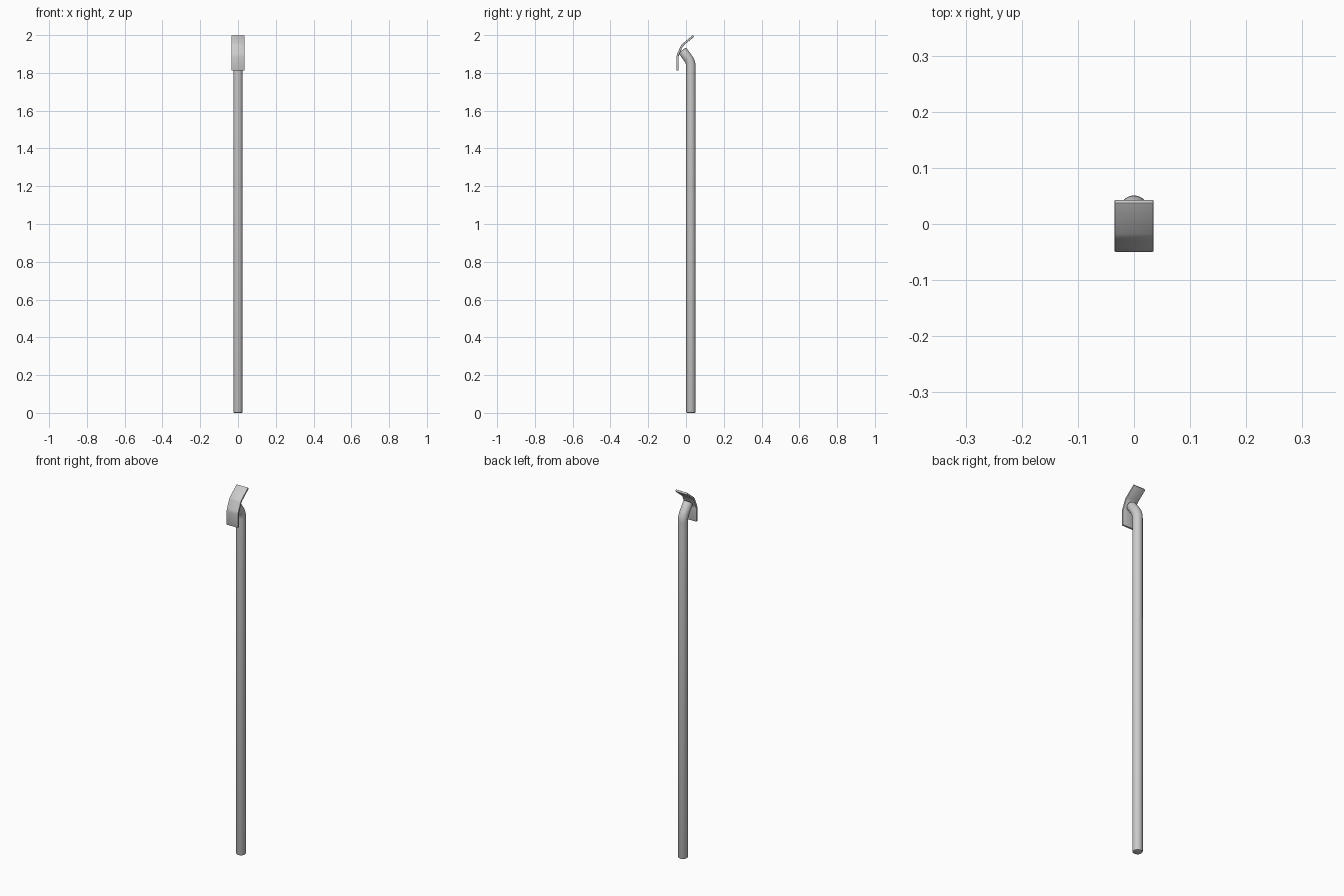
import bpy, math
from mathutils import Vector

if "Cube" in bpy.data.objects:
    bpy.data.objects.remove(bpy.data.objects["Cube"])


def fillet(pts, cut, steps):
    """Round the inner corners of a (y, z) polyline."""
    pts = [Vector(p) for p in pts]
    out = [pts[0]]
    for a, b, c in zip(pts, pts[1:], pts[2:]):
        p = b + (a - b).normalized() * cut
        q = b + (c - b).normalized() * cut
        for i in range(steps + 1):
            t = i / steps
            out.append(p * (1 - t) ** 2 + b * 2 * t * (1 - t) + q * t * t)
    return out + [pts[-1]]


def normals(path):
    """Unit normal to the left of the path at each point."""
    res = []
    for i in range(len(path)):
        d = (path[min(i + 1, len(path) - 1)] - path[max(i - 1, 0)]).normalized()
        res.append(Vector((-d.y, d.x)))
    return res


def make(name, verts, faces, bevel, angle):
    mesh = bpy.data.meshes.new(name)
    mesh.from_pydata(verts, [], faces)
    ob = bpy.data.objects.new(name, mesh)
    bpy.context.collection.objects.link(ob)
    bpy.ops.object.select_all(action='DESELECT')
    bpy.context.view_layer.objects.active = ob
    ob.select_set(True)
    mod = ob.modifiers.new("soft_edges", 'BEVEL')
    mod.width = bevel
    mod.segments = 2
    mod.limit_method = 'ANGLE'
    mod.angle_limit = math.radians(50)
    bpy.ops.object.modifier_apply(modifier=mod.name)
    bpy.ops.object.shade_smooth_by_angle(angle=math.radians(angle))
    return ob


# Round pole, bent forward near the top
SIDES, R = 20, 0.025
path = fillet([(0.026, 0), (0.026, 1.857), (-0.020, 1.920)], 0.025, 5)
verts, faces = [], []
for p, n in zip(path, normals(path)):
    for k in range(SIDES):
        a = math.tau * k / SIDES
        q = p - n * R * math.sin(a)
        verts.append((R * math.cos(a), q.x, q.y))
for i in range(len(path) - 1):
    for k in range(SIDES):
        j, m = i * SIDES, (k + 1) % SIDES
        faces.append((j + k, j + m, j + SIDES + m, j + SIDES + k))
faces.append(tuple(reversed(range(SIDES))))
faces.append(tuple(range(len(verts) - SIDES, len(verts))))
make("bent_pole", verts, faces, 0.006, 40)

# Folded plate fixed to the pole tip
HALF_W, HALF_T = 0.035, 0.0055
path = fillet([(-0.0445, 1.812), (-0.0445, 1.892), (-0.020, 1.947),
               (0.041, 1.996)], 0.008, 3)
ns = normals(path)
outline = [p + n * HALF_T for p, n in zip(path, ns)]
outline += [p - n * HALF_T for p, n in reversed(list(zip(path, ns)))]
N = len(outline)
verts = [(x, p.x, p.y) for x in (-HALF_W, HALF_W) for p in outline]
faces = [(i, i + N, (i + 1) % N + N, (i + 1) % N) for i in range(N)]
H = N // 2
# side walls as quads
for i in range(H - 1):
    f = (i, i + 1, N - 2 - i, N - 1 - i)
    faces += [f, tuple(v + N for v in reversed(f))]
make("folded_plate", verts, faces, 0.003, 40)

# Consistent outward normals
for ob in bpy.context.collection.objects:
    bpy.ops.object.select_all(action='DESELECT')
    bpy.context.view_layer.objects.active = ob
    ob.select_set(True)
    bpy.ops.object.mode_set(mode='EDIT')
    bpy.ops.mesh.select_all(action='SELECT')
    bpy.ops.mesh.normals_make_consistent(inside=False)
    bpy.ops.object.mode_set(mode='OBJECT')
